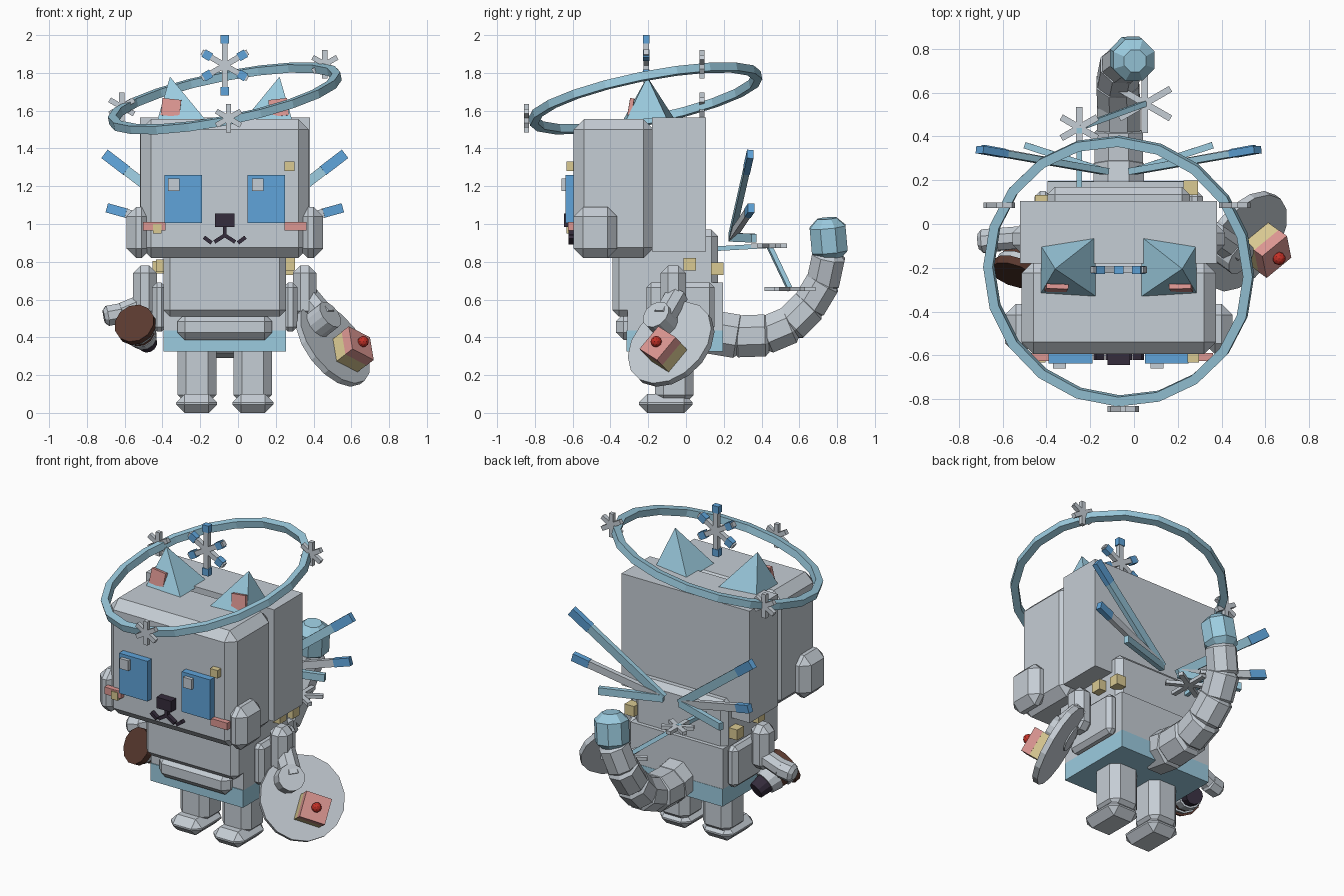
import bpy, bmesh, math
from mathutils import Vector as V, Matrix

if "Cube" in bpy.data.objects:
    bpy.data.objects.remove(bpy.data.objects["Cube"])

CX = -0.07  # body mirror plane

def mat(name, r, g, b):
    m = bpy.data.materials.new(name)
    m.diffuse_color = (r, g, b, 1)
    m.use_nodes = True
    m.node_tree.nodes["Principled BSDF"].inputs["Base Color"].default_value = m.diffuse_color
    return m

GREY = mat("pale_grey", .56, .61, .66)
ICE = mat("ice_blue", .33, .60, .74)
BLUE = mat("bright_blue", .115, .37, .70)
PINK = mat("pink", .72, .31, .29)
CREAM = mat("cream_yellow", .70, .59, .29)
DARK = mat("dark_plum", .035, .025, .045)
BROWN = mat("brown", .10, .04, .028)
RED = mat("cherry_red", .55, .03, .02)

def finish(bm, name, m, bevel=0, edges=None):
    if bevel:
        bmesh.ops.bevel(bm, geom=edges or bm.edges[:], offset=bevel, segments=1, affect='EDGES', clamp_overlap=True)
    bmesh.ops.recalc_face_normals(bm, faces=bm.faces[:])
    me = bpy.data.meshes.new(name)
    bm.to_mesh(me)
    bm.free()
    me.materials.append(m)
    ob = bpy.data.objects.new(name, me)
    bpy.context.collection.objects.link(ob)
    return ob

def box(name, x, y, z, m, bevel=0):
    """Box from (min, max) ranges, optionally chamfered."""
    bm = bmesh.new()
    c = [(a + b) / 2 for a, b in (x, y, z)]
    s = [abs(b - a) for a, b in (x, y, z)]
    bmesh.ops.create_cube(bm, size=1, matrix=Matrix.Translation(c) @ Matrix.Diagonal((*s, 1)))
    return finish(bm, name, m, bevel)

def pair(name, x, y, z, m, bevel=0):
    """Two boxes mirrored about the body centre; x is the offset range."""
    for side, s in (("right", 1), ("left", -1)):
        box(f"{name}_{side}", (CX + s * x[0], CX + s * x[1]), y, z, m, bevel)

def frame(w, u, c):
    w = w.normalized()
    u = (u - u.dot(w) * w).normalized()
    v = w.cross(u)
    M = Matrix((u, v, w)).transposed().to_4x4()
    M.translation = c
    return M

def bar(name, a, b, wu, wv, m, u=(0, 1, 0), bevel=0):
    """Rectangular bar from a to b; wu is its width along u."""
    a, b = V(a), V(b)
    bm = bmesh.new()
    bmesh.ops.create_cube(bm, size=1, matrix=frame(b - a, V(u), (a + b) / 2) @ Matrix.Diagonal((wu, wv, (b - a).length, 1)))
    return finish(bm, name, m, bevel)

def rod(name, a, b, r, m, n=8, r2=None, bevel=0):
    """n-sided cylinder from a to b, with chamfered rims."""
    a, b = V(a), V(b)
    w = b - a
    u = V((1, 0, 0)) if abs(w.normalized().x) < .8 else V((0, 1, 0))
    M = frame(w, u, (a + b) / 2) @ Matrix.Rotation(math.pi / n, 4, 'Z')
    bm = bmesh.new()
    bmesh.ops.create_cone(bm, cap_ends=True, segments=n, radius1=r, radius2=r2 or r, depth=w.length, matrix=M)
    rim = [e for e in bm.edges if any(len(f.verts) == n and n > 4 for f in e.link_faces)]
    return finish(bm, name, m, bevel, rim)

def snowflake(name, c, r, w, t, axis='Y', tips=False, turn=0):
    """Three crossed bars, flat to the given axis."""
    c = V(c)
    for i in range(6 if tips else 3):
        a = math.pi / 2 + i * math.pi / 3 + turn
        d = V((math.cos(a), 0, math.sin(a))) if axis == 'Y' else V((math.cos(a), math.sin(a), 0))
        u = (0, 1, 0) if axis == 'Y' else (0, 0, 1)
        if i < 3:
            bar(f"{name}_bar_{i}", c - d * r, c + d * r, t, w, GREY, u)
        if tips:
            q = r if i % 3 == 0 else r * .78
            bar(f"{name}_tip_{i}", c + d * (q - .025), c + d * (q + .02), t * 1.2, w * 1.5, BLUE, u)

# Head
box("head_front", (CX - .445, CX + .445), (-.595, -.17), (.82, 1.555), GREY, .055)
box("head_back", (CX - .45, CX + .45), (-.18, .105), (.855, 1.565), GREY)
pair("cheek_tuft", (.39, .52), (-.595, -.365), (.82, 1.09), GREY, .05)

# Face
pair("eye", (.12, .32), (-.638, -.59), (1.005, 1.26), BLUE)
for i, x in enumerate((-.37, .075)):
    box(f"eye_highlight_{i}", (x, x + .06), (-.66, -.63), (1.175, 1.24), GREY)
pair("blush", (.315, .432), (-.625, -.59), (.965, 1.01), PINK)
box("nose", (CX - .052, CX + .052), (-.645, -.59), (.985, 1.055), DARK)
bar("mouth_stem", (CX, -.605, .99), (CX, -.605, .93), .035, .02, DARK)
for s in (-1, 1):
    bar("mouth_inner", (CX, -.605, .94), (CX + s * .055, -.605, .905), .035, .02, DARK)
    bar("mouth_outer", (CX + s * .07, -.605, .90), (CX + s * .11, -.605, .93), .035, .02, DARK)
box("face_fleck_low", (-.45, -.405), (-.632, -.59), (.95, 1.0), CREAM)
box("face_fleck_high", (.245, .298), (-.632, -.59), (1.28, 1.33), CREAM)

# Ears: off-centre pyramids with pink inner plates
for side, s in (("right", 1), ("left", -1)):
    bm = bmesh.new()
    base = [bm.verts.new((CX + s * x, y, 1.555)) for x, y in ((.105, -.06), (.355, -.10), (.355, -.315), (.105, -.33))]
    tip = bm.verts.new((CX + s * .29, -.205, 1.78))
    bm.faces.new(base)
    for i in range(4):
        bm.faces.new((base[i], base[(i + 1) % 4], tip))
    finish(bm, f"ear_{side}", ICE)
    bar(f"inner_ear_{side}", (CX + s * .29, -.30, 1.57), (CX + s * .28, -.285, 1.66), .1, .022, PINK, u=(1, 0, .1))

# Torso, bib and skirt
box("upper_torso", (CX - .325, CX + .325), (-.39, .17), (.51, .97), GREY, .035)
box("lower_torso", (CX - .325, CX + .325), (-.31, .195), (.435, .69), GREY)
box("skirt", (CX - .325, CX + .325), (-.315, .197), (.325, .436), ICE)
box("bib", (CX - .25, CX + .25), (-.37, -.25), (.385, .525), GREY, .04)
pair("side_fur", (.31, .385), (-.21, .15), (.43, .69), GREY, .025)
for i, c in enumerate(((.26, .165, .762), (.27, .02, .787), (-.42, .10, .77), (-.40, -.14, .78))):
    box(f"collar_fleck_{i}", *[(q - .033, q + .033) for q in c], CREAM)

# Legs and feet
pair("leg", (.045, .25), (-.165, .04), (.05, .40), GREY, .045)
pair("foot", (.04, .258), (-.25, .035), (0, .1), GREY, .045)

# Arms and hands
n = V((.685, -.5, .53)).normalized()
pair("upper_arm", (.36, .485), (-.135, 0), (.50, .78), GREY, .04)
rod("right_forearm", (.36, -.05, .62), (.46, -.12, .50), .065, GREY, 8)
hand = V((.455, -.135, .495))
rod("right_hand", hand - n * .09, hand + n * .05, .08, GREY, 12)
rod("left_forearm", (-.5, -.06, .58), (-.62, -.07, .53), .055, GREY, 8)
rod("left_hand", (-.60, -.07, .53), (-.71, -.08, .51), .058, GREY, 8, bevel=.02)

# Plate with a slice of cake and a cherry
pc = V((.505, -.08, .365))
rod("plate", pc - n * .02, pc + n * .015, .255, GREY, 16)
base = V((.56, -.083, .298))
F = frame(n, V((1, 1, 0)), base)
u = F.col[0].xyz * math.cos(.37) - F.col[1].xyz * math.sin(.37)
bar("cake_sponge", base, base + n * .085, .155, .155, CREAM, u)
bar("cake_icing", base + n * .08, base + n * .135, .157, .157, PINK, u)
bm = bmesh.new()
bmesh.ops.create_icosphere(bm, subdivisions=2, radius=.03, matrix=Matrix.Translation(base + n * .15))
finish(bm, "cherry", RED)

# Cup held on its side in the left hand
a, d = V((-.55, -.235, .475)), V((.28, .80, -.42)).normalized()
for name, s, e, r, r2, m in (("cup_drink", 0, .04, .11, .11, BROWN), ("cup_lip", .035, .075, .098, .095, GREY),
                             ("cup_band", .07, .12, .085, .08, BROWN), ("cup_body", .115, .18, .085, .07, GREY),
                             ("cup_base", .175, .25, .06, .05, DARK)):
    rod(name, a + d * s, a + d * e, r, m, 12, r2)

# Tilted halo ring
N, R = 20, .605
bm = bmesh.new()
M = frame(V((-.2, -.2, 1)), V((1, 0, 0)), V((CX, -.215, 1.665)))
rings = []
for i in range(N):
    t = 2 * math.pi * i / N
    rings.append([bm.verts.new(M @ V(((R + p) * math.cos(t), (R + p) * math.sin(t), q)))
                  for p, q in ((-.022, -.022), (.022, -.022), (.022, .022), (-.022, .022))])
for i in range(N):
    A, B = rings[i], rings[(i + 1) % N]
    for j in range(4):
        k = (j + 1) % 4
        bm.faces.new((A[j], A[k], B[k], B[j]))
finish(bm, "halo_ring", ICE)

# Snowflakes over the head and around the halo
snowflake("crown_snowflake", (CX, -.21, 1.84), .14, .03, .03, tips=True)
for i, c in enumerate(((-.05, -.845, 1.56), (-.615, .085, 1.62), (.46, .085, 1.845))):
    snowflake(f"halo_snowflake_{i}", c, .075, .028, .026)

# Ice wings: three blades per side
for side, s in (("right", 1), ("left", -1)):
    for name, end, w, m, tip in (("upper", (.635, .34, 1.37), .052, ICE, .2), ("middle", (.622, .345, 1.085), .046, GREY, .18),
                                 ("lower", (.43, .36, .925), .046, ICE, 0)):
        r, e = V((CX + s * .06, .24, .93)), V((CX + s * end[0], end[1], end[2]))
        k = r.lerp(e, 1 - tip)
        bar(f"wing_{name}_{side}", r, k, .03, w, m)
        if tip:
            bar(f"wing_{name}_tip_{side}", k, e, .034, w + .004, BLUE)

# Floating snowflakes on thin ice stems behind the back
snowflake("back_snowflake_low", (.05, .55, .655), .135, .03, .022, 'Z')
snowflake("back_snowflake_high", (-.25, .44, .885), .095, .03, .022, 'Z')
bar("stem_long", (.05, .55, .655), (-.25, .44, .885), .025, .025, ICE)
bar("stem_short", (-.25, .17, .87), (-.25, .44, .885), .025, .025, ICE, u=(1, 0, 0))

# Curled tail of chamfered segments with an ice tip
path = [V(p) for p in ((CX, .12, .43), (CX, .27, .405), (CX, .42, .41), (CX, .55, .465), (-.075, .65, .565), (-.06, .725, .69), (-.02, .755, .83))]
for i in range(6):
    p, q = path[i], path[i + 1]
    g = (q - p) * .12
    rod(f"tail_segment_{i}", p - g, q + g, (.125, .12, .108, .105, .1, .095)[i], GREY, 8, bevel=.02)
rod("tail_tip", (-.02, .765, .81), (.005, .745, 1.03), .103, ICE, 8, bevel=.045)
